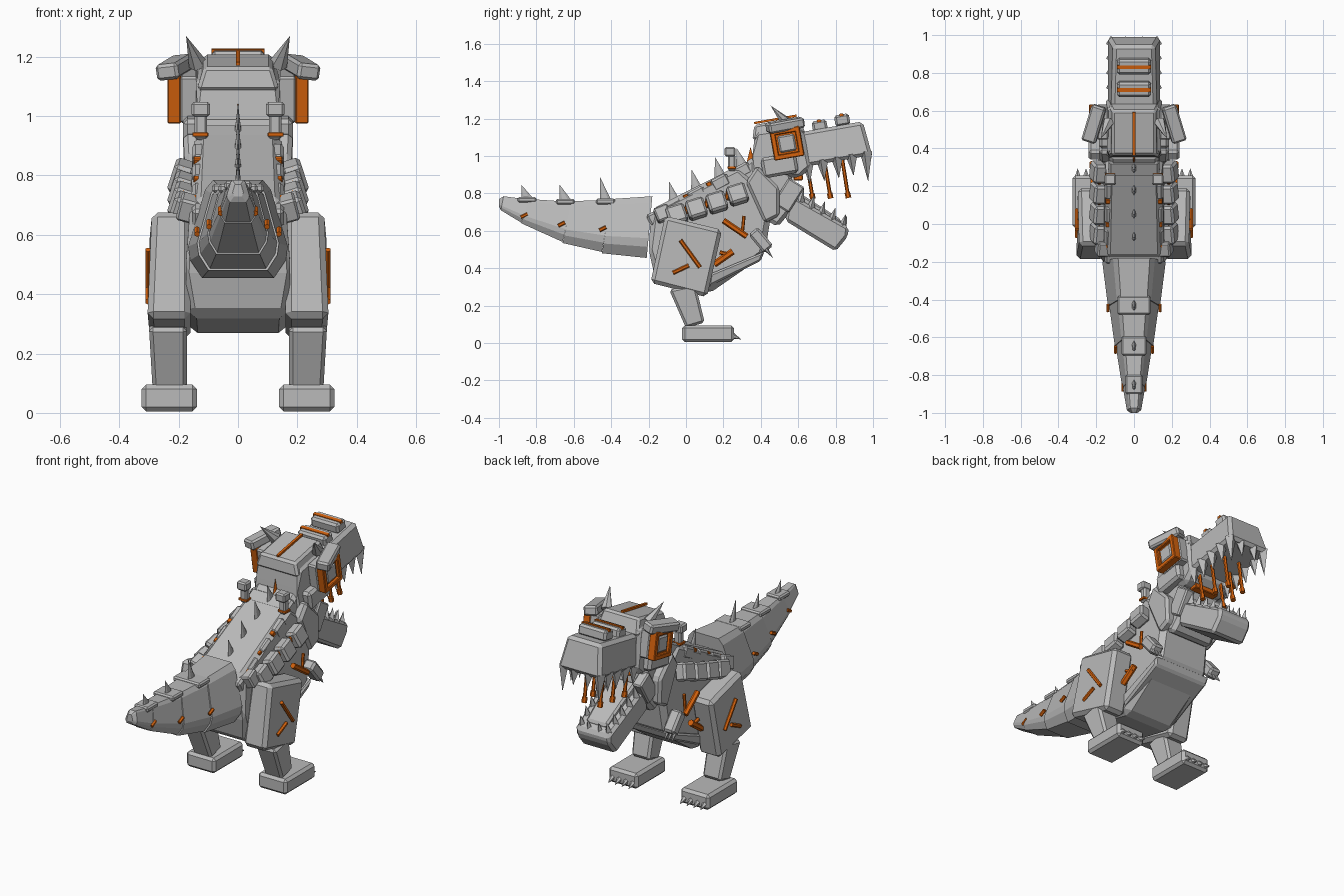
import bpy, bmesh, math
from mathutils import Vector, Matrix, Euler

if "Cube" in bpy.data.objects:
    bpy.data.objects.remove(bpy.data.objects["Cube"])


def material(name, rgb):
    m = bpy.data.materials.new(name)
    m.diffuse_color = (*rgb, 1)
    m.use_nodes = True
    m.node_tree.nodes["Principled BSDF"].inputs["Base Color"].default_value = m.diffuse_color
    return m


GREY = material("grey_metal", (0.49, 0.49, 0.49))
ORANGE = material("orange_trim", (0.68, 0.125, 0.004))


def finish(name, bm, mat=GREY, bevel=0, pair=False):
    """Chamfer, optionally mirror across x, and make the object."""
    bmesh.ops.recalc_face_normals(bm, faces=bm.faces[:])
    if bevel:
        bmesh.ops.bevel(bm, geom=bm.edges[:], offset=bevel, segments=1,
                        affect='EDGES', clamp_overlap=True)
    if pair:
        dup = bmesh.ops.duplicate(bm, geom=bm.verts[:] + bm.edges[:] + bm.faces[:])["geom"]
        for v in dup:
            if isinstance(v, bmesh.types.BMVert):
                v.co.x = -v.co.x
        bmesh.ops.reverse_faces(bm, faces=[f for f in dup if isinstance(f, bmesh.types.BMFace)])
    me = bpy.data.meshes.new(name)
    bm.to_mesh(me)
    bm.free()
    me.materials.append(mat)
    ob = bpy.data.objects.new(name, me)
    bpy.context.collection.objects.link(ob)


def box(name, c, size, rot=(0, 0, 0), mat=GREY, bevel=0.008, pair=False):
    bm = bmesh.new()
    m = Matrix.LocRotScale(Vector(c), Euler([math.radians(a) for a in rot]), Vector(size))
    bmesh.ops.create_cube(bm, size=1, matrix=m)
    finish(name, bm, mat, bevel, pair)


def loft(name, rings, mat=GREY, bevel=0, pair=False):
    bm = bmesh.new()
    rows = [[bm.verts.new(p) for p in r] for r in rings]
    n = len(rows[0])
    for a, b in zip(rows, rows[1:]):
        for i in range(n):
            j = (i + 1) % n
            bm.faces.new((a[i], a[j], b[j], b[i]))
    bm.faces.new(rows[0])
    bm.faces.new(rows[-1])
    finish(name, bm, mat, bevel, pair)


def slab(name, pts, bevel=0.02, inner=None, mat=GREY):
    """Side outline of (y, z, outer x); mirrored across x or paired from an inner x."""
    left = [(-w if inner is None else inner, y, z) for y, z, w in pts]
    loft(name, [left, [(w, y, z) for y, z, w in pts]], mat, bevel, inner is not None)


def spike(name, base, tip, r, mat=GREY, pair=False, r2=0.0, sides=6, flat=1.0):
    """Cone from base to tip; flat squeezes it sideways into a blade."""
    bm = bmesh.new()
    b, t = Vector(base), Vector(tip)
    d = t - b
    m = Matrix.Translation((b + t) / 2) @ d.to_track_quat('Z', 'Y').to_matrix().to_4x4()
    bmesh.ops.create_cone(bm, cap_ends=True, segments=sides, radius1=r, radius2=r2,
                          depth=d.length, matrix=m)
    for v in bm.verts:
        v.co.x = b.x + (v.co.x - b.x) * flat
    finish(name, bm, mat, 0, pair)


def rod(name, a, b, r=0.01, pair=True):
    spike(name, a, b, r, ORANGE, pair, r, 6)


# Tail: tapering faceted segments, each slightly stepped
tail = [(-.18, .785, -.21, .455, .168), (-.40, .77, -.45, .48, .138),
        (-.61, .76, -.66, .535, .102), (-.84, .77, -.88, .64, .062),
        (-.975, .785, -.99, .71, .038)]


def tail_ring(yt, zt, yb, zb, w, k=1.0):
    prof = [(-.5, 1), (.5, 1), (.66, .9), (1, .32), (.96, .18), (.72, 0),
            (-.72, 0), (-.96, .18), (-1, .32), (-.66, .9)]
    return [(x * w * k, yb + (yt - yb) * t, zb + (zt - zb) * (.5 + (t - .5) * k)) for x, t in prof]


for i, (a, b) in enumerate(zip(tail, tail[1:])):
    rings = [tail_ring(*a, 1 if i == 0 else .95), tail_ring(*b)]
    if i == 3:
        rings.append(tail_ring(-1.0, .77, -1.0, .73, .018))
    loft(f"tail_segment_{i + 1}", rings)
for i, (y, z, w, h) in enumerate([(-.43, .757, .088, .13), (-.645, .756, .066, .09), (-.85, .766, .046, .08)]):
    box(f"tail_plate_{i + 1}", (0, y, z), (w * 2, .10, .03))
    spike(f"tail_spike_{i + 1}", (0, y, z), (0, y - .03, z + h), .032, flat=.4)
for i, (x, y, z) in enumerate([(.138, -.445, .61), (.098, -.665, .635), (.058, -.865, .68)]):
    rod(f"tail_peg_{i + 1}", (x, y - .018, z - .008), (x, y + .018, z + .01), .01)

# Torso, belly and neck
slab("torso", [(-.185, .715, .155), (.28, .95, .145), (.47, .78, .165), (.42, .47, .175),
               (.12, .262, .165), (-.16, .325, .17), (-.2, .5, .2)], .03)
slab("chest_plate", [(.12, .30, .18), (.40, .44, .18), (.42, .49, .19), (.13, .37, .19)], .01)
slab("neck", [(.25, .90, .13), (.36, 1.0, .13), (.56, .93, .14), (.59, .74, .13),
              (.49, .62, .14), (.33, .72, .15)], .02)
slab("neck_side", [(.32, .86, .18), (.38, .95, .185), (.50, .83, .185), (.50, .68, .18),
                   (.42, .64, .18)], .015)

# Back armour rows, bars and spikes
ridge = lambda y: .77 + .54 * y
for i, y in enumerate([-.155, -.06, .06, .185, .30]):
    box(f"back_plate_{i + 1}", (0, y, ridge(y) - .012), (.31 if i < 4 else .27, .10, .07), (28, 0, 0), bevel=.012)
    if i:
        spike(f"back_spike_{i}", (0, y, ridge(y) + .01), (0, y - .03, ridge(y) + .125 - .015 * (i == 4)), .034, flat=.4)
for i, y in enumerate([-.117, 0, .123]):
    box(f"back_bar_{i + 1}", (0, y, ridge(y) + .012), (.30, .026, .026), (28, 0, 0), ORANGE, .003)
spike("nape_spike", (0, .345, .93), (0, .345, 1.05), .03, ORANGE, flat=.4)
for i, (y, z) in enumerate([(-.05, .685), (.055, .718), (.165, .753), (.275, .795)]):
    box(f"shoulder_plate_{i + 1}", (.19, y, z), (.07, .102, .102), (18, -18, 0), bevel=.012, pair=True)
    rod(f"shoulder_peg_{i + 1}", (.185, y - .045, z + .03), (.185, y - .06, z - .03), .011)
box("flank_plate", (.165, -.125, .69), (.07, .08, .08), (22, -15, 0), pair=True)

# Exhaust stacks
box("exhaust_collar", (.127, .245, .938), (.054, .044, .014), mat=ORANGE, bevel=.002, pair=True)
box("exhaust_stem", (.125, .245, .965), (.042, .04, .09), pair=True)
box("exhaust_cap", (.125, .235, 1.023), (.062, .058, .05), (0, 0, 0), pair=True)

# Legs
slab("thigh", [(-.112, .68, .29), (.193, .605, .298), (.112, .245, .298), (-.19, .322, .306)], .02, .16)
slab("shin", [(-.09, .285, .30), (.05, .315, .30), (.10, .11, .288), (0, .08, .288)], .013, .172)
box("foot", (.232, .118, .05), (.186, .278, .09), bevel=.015, pair=True)
for i in range(4):
    x = .166 + i * .044
    spike(f"toe_claw_{i + 1}", (x, .24, .042), (x, .295, .02), .021, pair=True)
rod("thigh_stripe_long", (.303, -.03, .55), (.303, .075, .405), .011)
rod("thigh_stripe_short", (.303, -.07, .375), (.303, .015, .415), .011)

# Arms with pistons and claws
rod("arm_strut", (.215, .20, .655), (.222, .325, .57), .016)
rod("arm_piston", (.205, .30, .58), (.205, .31, .68), .009)
rod("hip_piston", (.205, .15, .42), (.205, .25, .49), .018)
rod("hip_link", (.205, .18, .485), (.205, .24, .47), .011)
box("forearm", (.205, .40, .55), (.07, .13, .065), (-50, 0, 0), bevel=.012, pair=True)
for i in range(3):
    spike(f"finger_claw_{i + 1}", (.182 + i * .023, .425, .505), (.182 + i * .023, .465, .455), .013, pair=True)

# Head: skull, helmet, snout
P = 10
slab("skull", [(.37, 1.13, .14), (.62, 1.17, .14), (.67, .94, .155), (.61, .885, .14),
               (.345, .89, .145), (.355, 1.0, .155)], .02)
box("cheek", (.14, .50, .95), (.09, .19, .11), (P, 0, 0), bevel=.015, pair=True)
slab("helmet", [(.365, 1.165, .115), (.60, 1.21, .115), (.64, 1.12, .135), (.355, 1.085, .14)], .012)
box("helmet_stripe", (0, .478, 1.196), (.014, .23, .012), (P, 0, 0), ORANGE, 0)
slab("snout", [(.60, 1.125, .12), (.945, 1.185, .11), (.995, 1.005, .14), (.62, .94, .14)], .018)
for i, (y, z) in enumerate([(.715, 1.16), (.835, 1.192)]):
    box(f"snout_plate_{i + 1}", (0, y, z), (.18, .08, .062), (P, 0, 0), bevel=.012)
    box(f"snout_bar_{i + 1}", (0, y - .004, z + .028), (.178, .02, .014), (P, 0, 0), ORANGE, 0)

# Eyes: square frame of four bars around a grey lens
box("eye_socket", (.165, .54, 1.068), (.062, .165, .16), (P, 0, 0), GREY, .008, True)
rx = Matrix.Rotation(math.radians(P), 3, 'X')
for i, (dy, dz, sy, sz) in enumerate([(0, .067, .16, .027), (0, -.067, .16, .027),
                                      (.067, 0, .027, .16), (-.067, 0, .027, .16)]):
    c = Vector((.215, .54, 1.068)) + rx @ Vector((0, dy, dz))
    box(f"eye_frame_{i + 1}", c, (.045, sy, sz), (P, 0, 0), ORANGE, .004, True)
box("eye_ring", (.205, .54, 1.068), (.03, .12, .12), (P, 0, 0), ORANGE, 0, True)
box("eye_lens", (.21, .54, 1.068), (.04, .09, .09), (P, 0, 0), pair=True)
box("brow", (.212, .53, 1.165), (.078, .20, .055), (P, 6, 18), bevel=.01, pair=True)
spike("horn", (.135, .54, 1.175), (.175, .452, 1.27), .032, pair=True)

# Lower jaw with raised mouth floor
slab("jaw", [(.55, .80, .13), (.87, .62, .11), (.865, .57, .11), (.80, .49, .11), (.53, .655, .13)], .016)
slab("mouth_floor", [(.58, .82, .08), (.83, .66, .065), (.82, .60, .07), (.57, .76, .09)], .01)
box("jaw_hinge", (.12, .55, .79), (.06, .10, .16), (-32, 0, 0), pair=True)

# Teeth
for i in range(5):
    y, z = .65 + i * .078, .965 + i * .0145
    spike(f"upper_tooth_{i + 1}", (.115, y, z), (.118, y + .012, z - (.115 if i < 4 else .16)), .034, pair=True, sides=4)
    y, z = .61 + i * .056, .755 - i * .034
    spike(f"lower_tooth_{i + 1}", (.105 - i * .005, y, z), (.105 - i * .005, y + .02, z + .07), .024, pair=True, sides=4)
spike("front_upper_tooth", (.045, .965, 1.01), (.045, .98, .92), .03, pair=True, sides=4)
spike("front_lower_tooth", (.035, .84, .615), (.035, .86, .68), .02, pair=True, sides=4)

# Hanging mouth rods with knobs, and throat bar
for i in range(3):
    y = .645 + i * .095
    x = .075 - i * .012
    rod(f"mouth_rod_{i + 1}", (x, y, .965 + i * .01), (x, y + .03, .79 + i * .003), .01)
    rod(f"mouth_knob_{i + 1}", (x, y + .027, .80 + i * .003), (x, y + .034, .77 + i * .003), .015)
box("throat_bar", (0, .60, .885), (.16, .05, .03), mat=ORANGE, bevel=.004)
